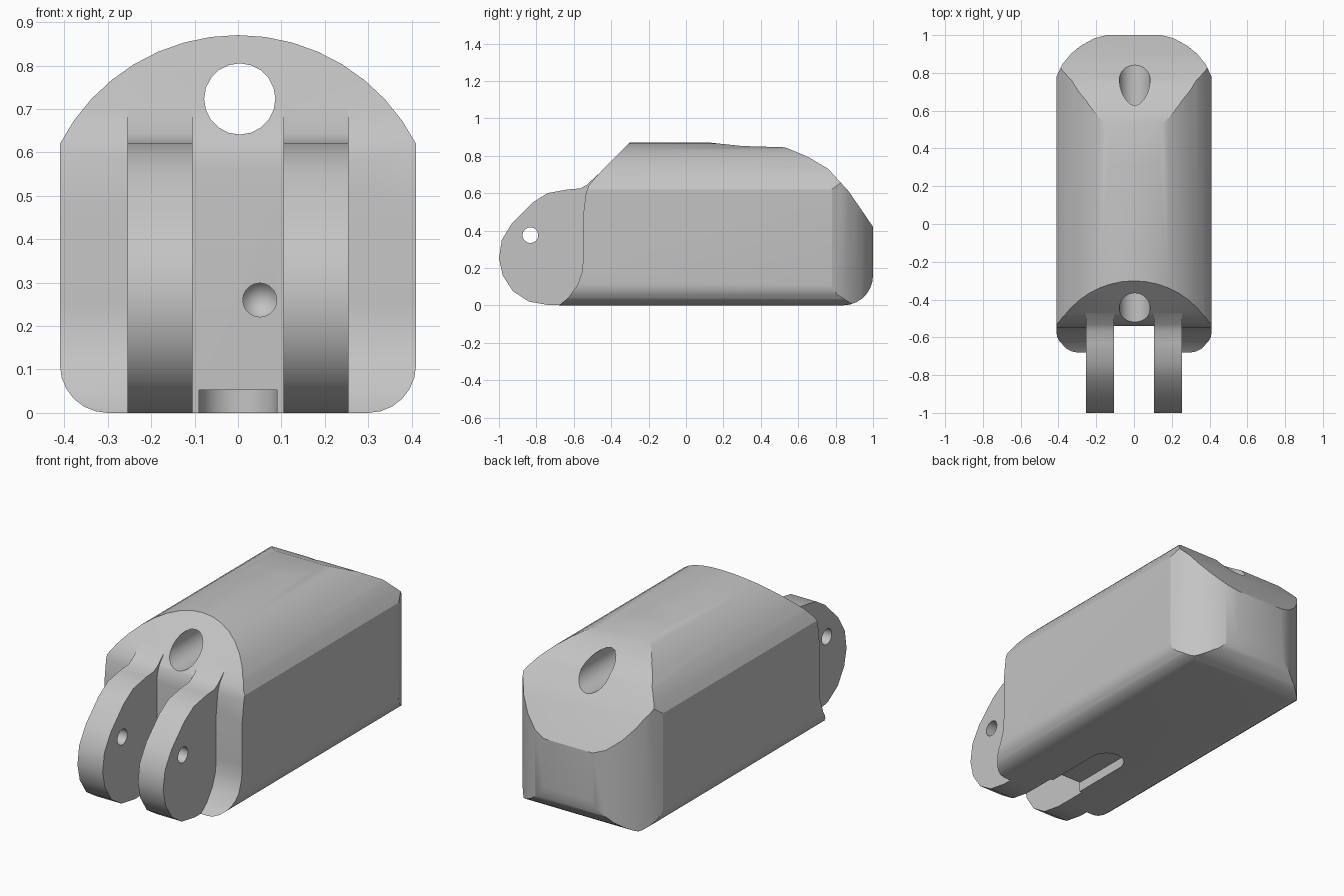
import bpy, bmesh
from math import sin, cos, pi, asin, radians
from mathutils import Matrix

if "Cube" in bpy.data.objects:
    bpy.data.objects.remove(bpy.data.objects["Cube"], do_unlink=True)

grey = bpy.data.materials.new("plain grey")
grey.use_nodes = True
grey.diffuse_color = (0.55, 0.55, 0.55, 1)
grey.node_tree.nodes["Principled BSDF"].inputs["Base Color"].default_value = grey.diffuse_color


def add_object(name, bm):
    bmesh.ops.recalc_face_normals(bm, faces=bm.faces)
    mesh = bpy.data.meshes.new(name)
    bm.to_mesh(mesh)
    bm.free()
    mesh.materials.append(grey)
    ob = bpy.data.objects.new(name, mesh)
    bpy.context.collection.objects.link(ob)
    return ob


def prism(name, outline, axis, lo, hi):
    """Extrude a flat outline along one axis."""
    place = {"x": lambda a, b, c: (c, a, b),
             "y": lambda a, b, c: (a, c, b),
             "z": lambda a, b, c: (a, b, c)}[axis]
    bm = bmesh.new()
    rings = [[bm.verts.new(place(a, b, c)) for a, b in outline] for c in (lo, hi)]
    for ring in rings:
        bm.faces.new(ring)
    n = len(outline)
    for i in range(n):
        j = (i + 1) % n
        bm.faces.new((rings[0][i], rings[0][j], rings[1][j], rings[1][i]))
    return add_object(name, bm)


def arc(cx, cy, r, start, end, steps):
    return [(cx + r * cos(start + (end - start) * i / steps),
             cy + r * sin(start + (end - start) * i / steps)) for i in range(steps + 1)]


def mirrored(half):
    return half + [(-x, y) for x, y in reversed(half) if abs(x) > 1e-5]


def select_only(ob):
    bpy.ops.object.select_all(action="DESELECT")
    ob.select_set(True)
    bpy.context.view_layer.objects.active = ob


def boolean(ob, tool, operation):
    mod = ob.modifiers.new(operation, "BOOLEAN")
    mod.object, mod.operation, mod.solver = tool, operation, "EXACT"
    select_only(ob)
    bpy.ops.object.modifier_apply(modifier=mod.name)
    bpy.data.objects.remove(tool, do_unlink=True)


def smooth(ob, angle):
    select_only(ob)
    bpy.ops.object.shade_smooth_by_angle(angle=radians(angle))


# Body: domed cross-section trimmed by its side and plan outlines
W, SHOULDER, TOP = 0.41, 0.62, 0.87
rise = TOP - SHOULDER
dome_r = (W * W + rise * rise) / (2 * rise)
dome = arc(0, TOP - dome_r, dome_r, pi / 2 - asin(W / dome_r), pi / 2, 8)
section = mirrored(arc(W - 0.11, 0.11, 0.11, -pi / 2, 0, 6) + dome)
body = prism("body", section, "y", -1.2, 1.2)

side = [(-0.68, 0), (-0.63, 0.04), (-0.58, 0.11), (-0.555, 0.18), (-0.55, 0.25),
        (-0.55, 0.48), (-0.535, 0.6), (-0.52, 0.64), (-0.48, 0.69), (-0.3, 0.871),
        (0.12, 0.871), (0.3, 0.852), (0.53, 0.845), (0.65, 0.795), (0.76, 0.73),
        (0.87, 0.61), (1, 0.42)] + arc(0.84, 0.16, 0.16, 0, -pi / 2, 7)
boolean(body, prism("side_trim", side, "x", -0.6, 0.6), "INTERSECT")

plan = mirrored([(W + 0.05, -1.1), (W + 0.05, 0.7), (W, 0.78), (0.38, 0.845), (0.335, 0.9),
                 (0.28, 0.945), (0.21, 0.983), (0.14, 1.001)])
boolean(body, prism("plan_trim", plan, "z", -0.2, 1.2), "INTERSECT")

# Clear the gap between the lugs
gap = [(-0.105, -1.1), (0.105, -1.1), (0.105, -0.54), (-0.105, -0.54)]
boolean(body, prism("gap_cutter", gap, "z", -0.1, 0.6), "DIFFERENCE")

# Round-ended slot under the body
slot = [(-0.09, -1.1), (0.09, -1.1)] + arc(0, -0.22, 0.09, 0, pi, 12)
boolean(body, prism("slot_cutter", slot, "z", -0.1, 0.053), "DIFFERENCE")

# Lengthwise bore near the top
bore = arc(0.004, 0.723, 0.082, 0, 2 * pi, 20)[:-1]
boolean(body, prism("bore_cutter", bore, "y", -1.2, 1.2), "DIFFERENCE")

# Drilled pit with a pointed end in the front wall
bm = bmesh.new()
bmesh.ops.create_cone(bm, cap_ends=True, segments=20, radius1=0.039, radius2=0, depth=0.05,
                      matrix=Matrix.Translation((0.05, -0.415, 0.26)) @ Matrix.Rotation(-pi / 2, 4, "X"))
base = min(bm.faces, key=lambda f: f.calc_center_median().y)
shaft = bmesh.ops.extrude_face_region(bm, geom=[base])["geom"]
bmesh.ops.translate(bm, vec=(0, -0.16, 0),
                    verts=[v for v in shaft if isinstance(v, bmesh.types.BMVert)])
bmesh.ops.delete(bm, geom=[base], context="FACES_ONLY")
boolean(body, add_object("pit_cutter", bm), "DIFFERENCE")
smooth(body, 24)

# Pair of hinge lugs with a pin hole
lug = [(-0.45, 0.001), (-0.73, 0.001), (-0.84, 0.02), (-0.925, 0.075), (-0.98, 0.16),
       (-1, 0.25), (-0.985, 0.35), (-0.93, 0.44), (-0.82, 0.55), (-0.74, 0.6),
       (-0.63, 0.62), (-0.565, 0.625), (-0.53, 0.645), (-0.47, 0.7), (-0.45, 0.7)]
for name, lo in (("left_lug", 0.105), ("right_lug", -0.255)):
    ob = prism(name, lug, "x", lo, lo + 0.15)
    pin = arc(-0.832, 0.375, 0.042, 0, 2 * pi, 16)[:-1]
    boolean(ob, prism("pin_cutter", pin, "x", -0.5, 0.5), "DIFFERENCE")
    smooth(ob, 30)
